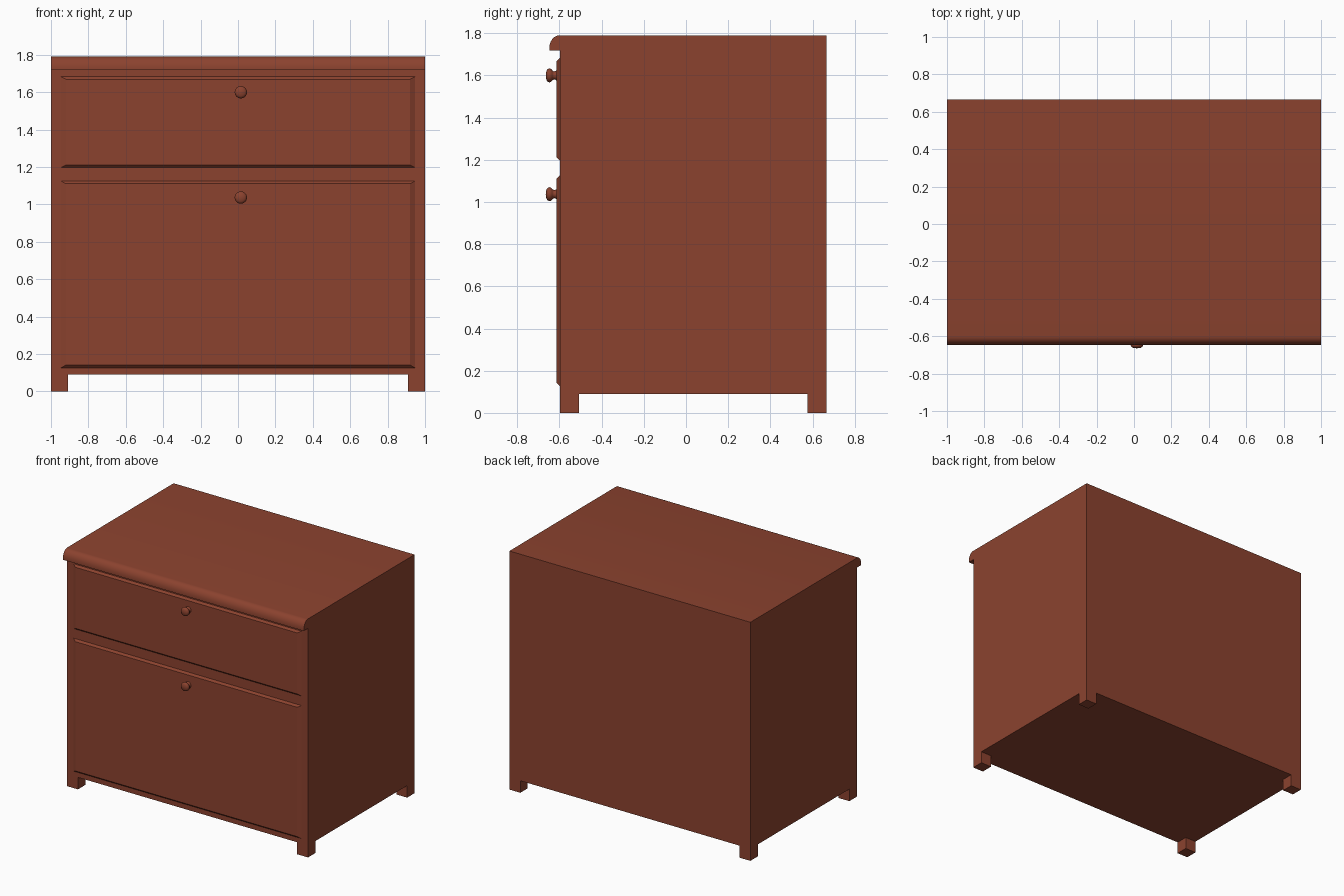
import bpy, bmesh, math

if "Cube" in bpy.data.objects:
    bpy.data.objects.remove(bpy.data.objects["Cube"])

mat = bpy.data.materials.new("brown_wood")
mat.diffuse_color = (0.26, 0.055, 0.028, 1)
mat.use_nodes = True
mat.node_tree.nodes["Principled BSDF"].inputs["Base Color"].default_value = mat.diffuse_color


def finish(name, bm, smooth=None):
    bmesh.ops.recalc_face_normals(bm, faces=bm.faces[:])
    me = bpy.data.meshes.new(name)
    bm.to_mesh(me)
    bm.free()
    me.materials.append(mat)
    ob = bpy.data.objects.new(name, me)
    bpy.context.collection.objects.link(ob)
    if smooth:
        bpy.ops.object.select_all(action='DESELECT')
        bpy.context.view_layer.objects.active = ob
        ob.select_set(True)
        bpy.ops.object.shade_smooth_by_angle(angle=math.radians(smooth))
    return ob


def box(name, x0, x1, y0, y1, z0, z1):
    bm = bmesh.new()
    bmesh.ops.create_cube(bm, size=1)
    for v in bm.verts:
        v.co = (x1 if v.co.x > 0 else x0, y1 if v.co.y > 0 else y0,
                z1 if v.co.z > 0 else z0)
    return finish(name, bm)


FRONT, BACK, FACE = -0.598, 0.665, -0.613

# Carcass: side profile with the rounded front lip, extruded across the width
lip = [(-0.60 - 0.048 * math.sin(a), 1.728 + 0.062 * math.cos(a))
       for a in (math.radians(15 * i) for i in range(7))]
profile = [(BACK, 0.09), (BACK, 1.79)] + lip + [(-0.648, 1.718), (FRONT, 1.718), (FRONT, 0.09)]
bm = bmesh.new()
side = bm.faces.new([bm.verts.new((-1, y, z)) for y, z in profile])
ext = bmesh.ops.extrude_face_region(bm, geom=[side], use_keep_orig=True)
for v in ext["geom"]:
    if isinstance(v, bmesh.types.BMVert):
        v.co.x = 1
finish("carcass", bm, 30)

# Four square feet
for sx, sn in ((-1, "left"), (1, "right")):
    xs = sorted((sx, sx * 0.91))
    box(f"front_{sn}_foot", *xs, FRONT, FRONT + 0.09, 0, 0.09)
    box(f"back_{sn}_foot", *xs, BACK - 0.088, BACK, 0, 0.09)


# Drawer front: raised panel with chamfered edges
def drawer(name, z0, z1):
    ob = box(name, -0.95, 0.95, FACE, FRONT + 0.002, z0, z1)
    for v in ob.data.vertices:
        if v.co.y < FACE + 0.001:
            v.co.x -= math.copysign(0.03, v.co.x)
            v.co.z += 0.016 if v.co.z < (z0 + z1) / 2 else -0.016


# Knob: turned profile spun around the y axis
def knob(name, x, z):
    pts = [(0.026, FACE + 0.002), (0.021, -0.618), (0.019, -0.626), (0.023, -0.633),
           (0.031, -0.640), (0.033, -0.648), (0.030, -0.656), (0.021, -0.662), (0, -0.665)]
    bm = bmesh.new()
    vs = [bm.verts.new((x + r, y, z)) for r, y in pts]
    es = [bm.edges.new(p) for p in zip(vs, vs[1:])]
    bmesh.ops.spin(bm, geom=vs + es, cent=(x, 0, z), axis=(0, 1, 0),
                   angle=math.tau, steps=24, use_merge=True)
    bmesh.ops.remove_doubles(bm, verts=bm.verts[:], dist=1e-5)
    finish(name, bm, 50)


drawer("upper_drawer", 1.195, 1.685)
drawer("lower_drawer", 0.125, 1.127)
knob("upper_knob", 0.015, 1.6)
knob("lower_knob", 0.015, 1.037)
